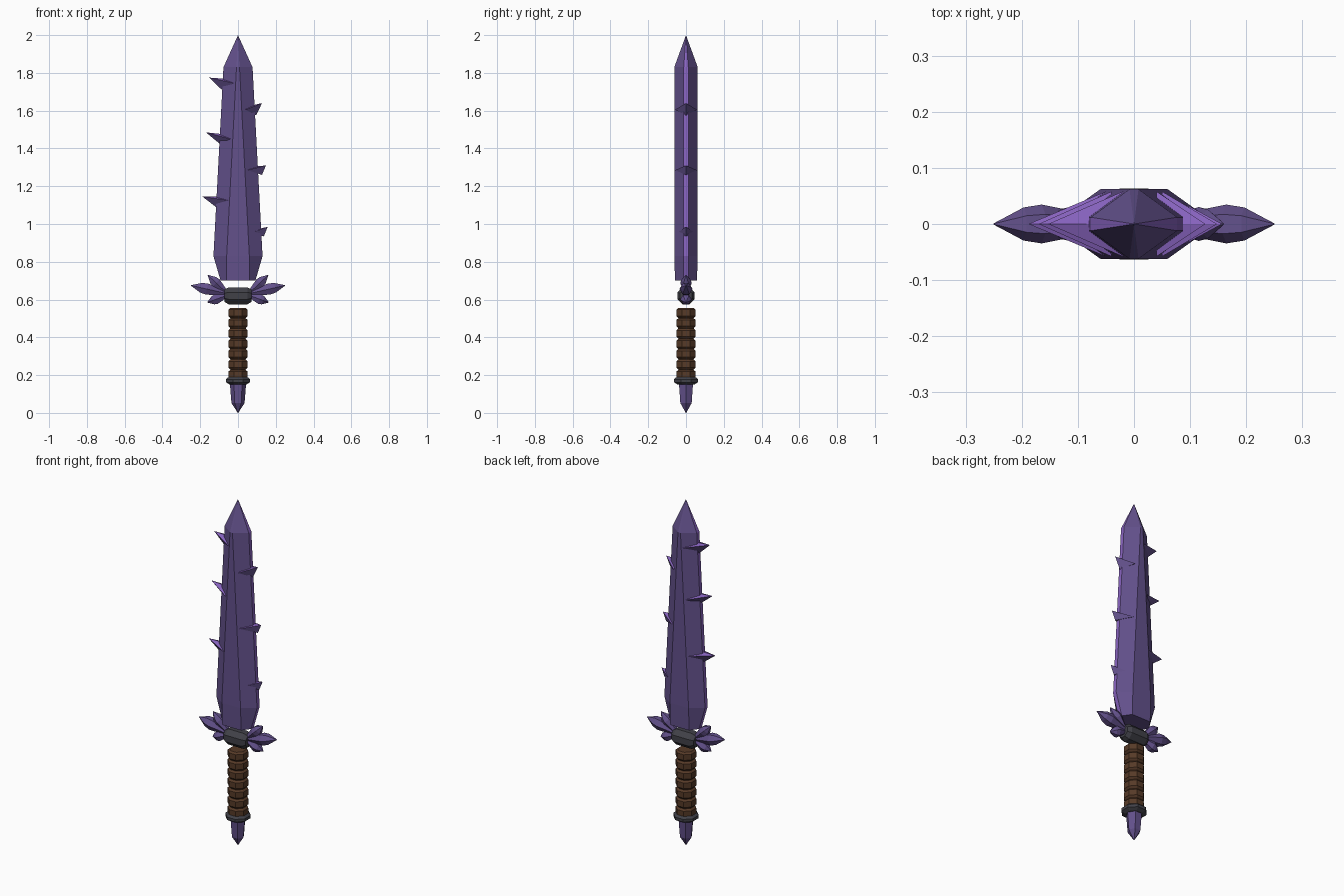
import bpy, bmesh, math
from mathutils import Vector, Matrix

if "Cube" in bpy.data.objects:
    bpy.data.objects.remove(bpy.data.objects["Cube"], do_unlink=True)


def material(name, rgb):
    m = bpy.data.materials.new(name)
    m.use_nodes = True
    m.diffuse_color = (*rgb, 1)
    bsdf = next(n for n in m.node_tree.nodes if n.type == "BSDF_PRINCIPLED")
    bsdf.inputs["Base Color"].default_value = (*rgb, 1)
    return m


PURPLE = material("dusk purple", (0.125, 0.082, 0.26))
LIGHT = material("light purple", (0.25, 0.127, 0.53))
IRON = material("dark iron", (0.052, 0.052, 0.064))
LEATHER = material("brown leather", (0.095, 0.043, 0.021))


def finish(name, bm, mats, rule=None):
    """Turn a bmesh into a flat shaded object; rule(normal) picks the material."""
    bmesh.ops.remove_doubles(bm, verts=bm.verts, dist=0.0005)
    bmesh.ops.recalc_face_normals(bm, faces=bm.faces)
    bm.normal_update()
    if rule:
        for f in bm.faces:
            f.material_index = rule(f.normal)
    me = bpy.data.meshes.new(name)
    bm.to_mesh(me)
    bm.free()
    for m in mats:
        me.materials.append(m)
    ob = bpy.data.objects.new(name, me)
    bpy.context.collection.objects.link(ob)
    return ob


def loft(rings):
    """Skin a list of equal sized point rings and cap both ends."""
    bm = bmesh.new()
    rows = [[bm.verts.new(p) for p in ring] for ring in rings]
    n = len(rows[0])
    for a, b in zip(rows, rows[1:]):
        for i in range(n):
            j = (i + 1) % n
            bm.faces.new((a[i], a[j], b[j], b[i]))
    bm.faces.new(rows[0][::-1])
    bm.faces.new(rows[-1])
    return bm


def turned(name, profile, sides, mat, matrix=Matrix()):
    """Faceted turned solid from (radius, height) pairs, flats facing front."""
    rings = []
    for r, h in profile:
        r = max(r, 0.001) / math.cos(math.pi / sides)
        angles = [(i + 0.5) * math.tau / sides for i in range(sides)]
        rings.append([matrix @ Vector((r * math.sin(a), r * math.cos(a), h)) for a in angles])
    return finish(name, loft(rings), [mat])


def crystal(name, start, tip, radius):
    """Pointed shard, narrow at its root and widest near the tip."""
    start, tip = Vector(start), Vector(tip)
    axis = tip - start
    d = axis.length
    matrix = Matrix.Translation(start) @ axis.to_track_quat("Z", "Y").to_matrix().to_4x4()
    profile = [(radius * 0.4, 0), (radius, d * 0.55), (radius * 0.85, d * 0.72), (0, d)]
    turned(name, profile, 6, PURPLE, matrix)


# Blade: eight sided section with a broad ridge and narrow cutting edges
EDGE = 0.012
rings = []
for z, w, c, y, e in [(0.70, 0.092, 0.06, 0.058, EDGE), (0.83, 0.13, 0.06, 0.062, EDGE),
                      (1.83, 0.077, 0.008, 0.062, EDGE), (2.0, 0, 0, 0, 0)]:
    rings.append([(w, -e, z), (w, e, z), (c, y, z), (-c, y, z),
                  (-w, e, z), (-w, -e, z), (-c, -y, z), (c, -y, z)])
bm = bmesh.new()
rows = [[bm.verts.new(p) for p in r] for r in rings[:-1]]
for a, b in zip(rows, rows[1:]):
    for i in range(8):
        j = (i + 1) % 8
        bm.faces.new((a[i], a[j], b[j], b[i]))
bm.faces.new(rows[0][::-1])
point = bm.verts.new((0, 0, 2.0))
for i in range(8):
    bm.faces.new((rows[-1][i], rows[-1][(i + 1) % 8], point))
finish("blade", bm, [PURPLE, LIGHT], lambda n: int(abs(n.x) > 0.85))

# Thorns along both edges: tip x, tip z, middle x, bottom z, root x, root z
thorns = [(-0.153, 1.775, -0.085, 1.71, -0.02, 1.745),
          (-0.17, 1.485, -0.097, 1.425, -0.04, 1.45),
          (-0.188, 1.145, -0.117, 1.09, -0.05, 1.125),
          (0.127, 1.64, 0.096, 1.575, 0.04, 1.605),
          (0.148, 1.31, 0.127, 1.26, 0.05, 1.285),
          (0.157, 0.985, 0.137, 0.935, 0.05, 0.945)]
for k, (tx, tz, mx, bz, rx, rz) in enumerate(thorns):
    bm = bmesh.new()
    for p in [(tx, 0, tz), (mx, 0, (tz + rz) / 2 + 0.01), (rx, 0, rz + 0.015),
              (rx, 0.058, rz), (rx, -0.058, rz), (mx, 0, bz)]:
        bm.verts.new(p)
    bmesh.ops.convex_hull(bm, input=bm.verts)
    finish(f"thorn_{k + 1}", bm, [PURPLE, LIGHT], lambda n: int(n.z > 0.5))

# Guard: chamfered iron block lying across the grip
turned("guard_block", [(0.032, -0.072), (0.045, -0.05), (0.045, 0.05), (0.032, 0.072)], 8, IRON,
       Matrix.Translation((0, 0, 0.62)) @ Matrix.Rotation(math.pi / 2, 4, "Y"))

# Guard wings: three shards on each side
for side, s in (("left", 1), ("right", -1)):
    crystal(f"{side}_wing_middle", (s * 0.06, 0, 0.632), (s * 0.25, 0, 0.675), 0.030)
    crystal(f"{side}_wing_upper", (s * 0.06, 0, 0.635), (s * 0.16, 0, 0.73), 0.026)
    crystal(f"{side}_wing_lower", (s * 0.06, 0, 0.622), (s * 0.162, 0, 0.585), 0.026)

# Grip: seven wrapped bands with grooves between them
profile = []
BANDS, LOW, HIGH = 7, 0.175, 0.557
step = (HIGH - LOW) / BANDS
for i in range(BANDS):
    z = LOW + i * step
    profile += [(0.041, z), (0.051, z + step * 0.2), (0.051, z + step * 0.8), (0.041, z + step * 0.97)]
turned("grip", profile, 8, LEATHER)

# Collar and pommel shard
turned("collar", [(0.045, 0.15), (0.063, 0.162), (0.063, 0.178), (0.05, 0.19)], 8, IRON)
turned("pommel", [(0, 0), (0.03, 0.052), (0.037, 0.152)], 6, PURPLE)
